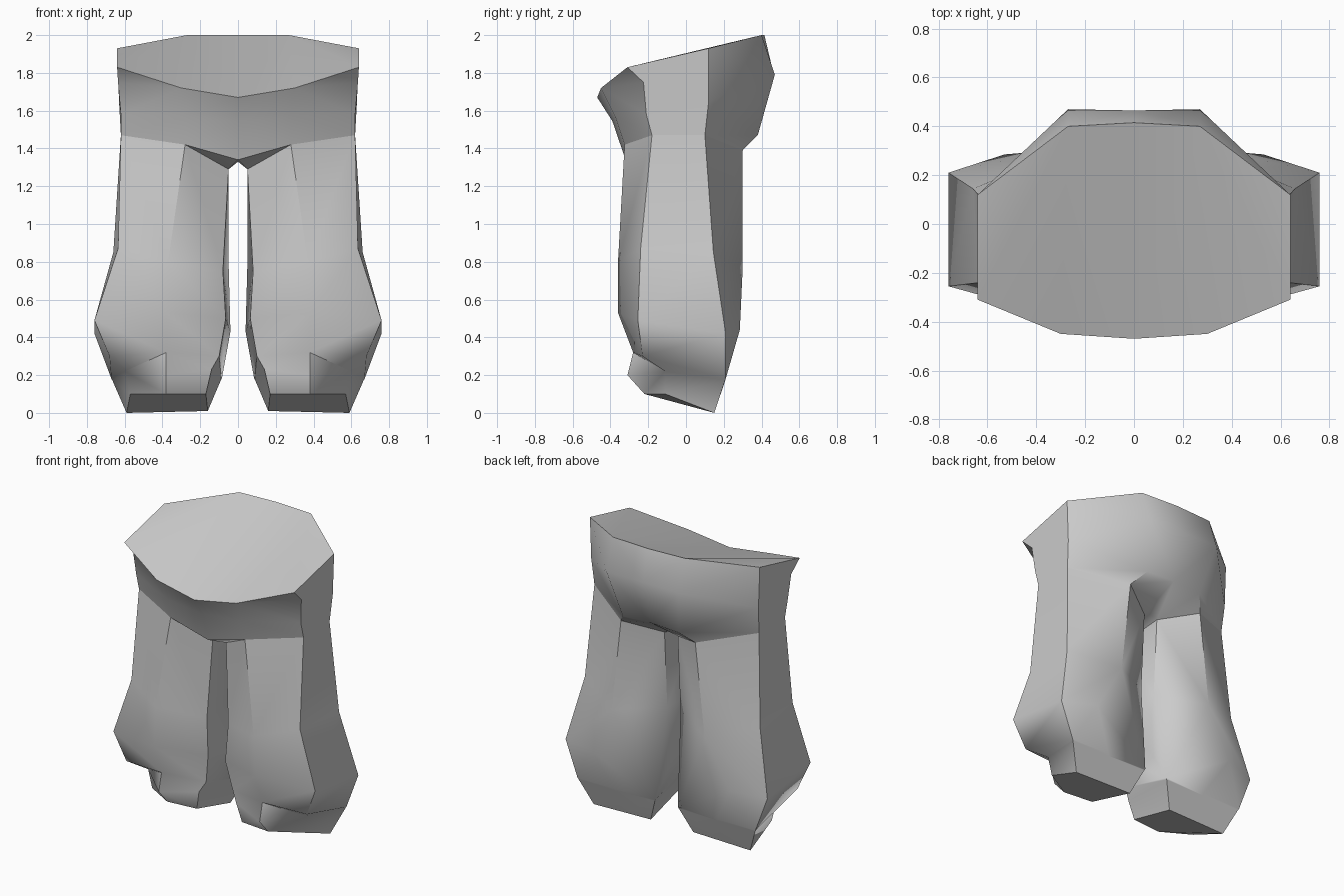
import bpy, bmesh, math

grey = bpy.data.materials.new("cloth_grey")
grey.diffuse_color = (0.6, 0.6, 0.6, 1)


def half_mesh(name, rings, closed, skip, extra_faces, extra_verts=()):
    """Loft the rings of the +x half (except skipped cells), add faces, mirror."""
    n = len(rings[0])
    bm = bmesh.new()
    v = [bm.verts.new(p) for r in rings for p in r]
    v += [bm.verts.new(p) for p in extra_verts]
    for k in range(len(rings) - 1):
        for i in range(n if closed else n - 1):
            if (k, i) in skip:
                continue
            j = (i + 1) % n
            bm.faces.new([v[q] for q in (k*n+i, k*n+j, k*n+n+j, k*n+n+i)])
    for f in extra_faces:
        bm.faces.new([v[q] for q in f])
    bmesh.ops.recalc_face_normals(bm, faces=bm.faces[:])
    me = bpy.data.meshes.new(name)
    bm.to_mesh(me)
    bm.free()
    me.materials.append(grey)
    ob = bpy.data.objects.new(name, me)
    bpy.context.collection.objects.link(ob)
    bpy.ops.object.select_all(action='DESELECT')
    ob.select_set(True)
    bpy.context.view_layer.objects.active = ob
    bpy.ops.object.shade_smooth_by_angle(angle=math.radians(45))
    m = ob.modifiers.new("mirror", 'MIRROR')
    m.use_clip = True
    m.merge_threshold = 0.001
    return ob


# Hips: front centre, front, outer front, outer back, back, back centre
hip_rings = [
    [(0, -.47, 1.67), (.30, -.45, 1.72), (.64, -.31, 1.83),
     (.64, .12, 1.93), (.27, .40, 2.0), (0, .415, 2.0)],
    [(0, -.39, 1.545), (.28, -.375, 1.57), (.62, -.21, 1.58),
     (.63, .12, 1.65), (.27, .47, 1.79), (0, .465, 1.79)],
    [(0, -.32, 1.34), (.28, -.325, 1.42), (.62, -.18, 1.47),
     (.62, .10, 1.47), (.21, .38, 1.47), (0, .38, 1.48)],
]
# Crotch: centre front, centre back, leg inner front, inner back, leg back;
# last point is the fold under the outer waist corner
hip_extra = [(0, -.2, 1.33), (0, .16, 1.34), (.05, -.2, 1.29),
             (.05, .16, 1.32), (.28, .30, 1.39), (.635, -.225, 1.75)]
hip_faces = [
    (0, 1, 4, 5), (1, 2, 4), (2, 3, 4),               # waist lid
    (1, 2, 23), (1, 23, 8, 7), (2, 3, 23), (3, 9, 8, 23),  # waist corner
    (12, 18, 20, 13), (18, 19, 21, 20),               # crotch front and middle
    (19, 17, 16, 22, 21), (16, 15, 22),               # seat underside
]
half_mesh("hips", hip_rings, False, {(0, 1), (0, 2)}, hip_faces, hip_extra)

# Legs: outer front, front, inner front, inner back, back, outer back
leg_rings = [
    [(.62, -.18, 1.47), (.28, -.325, 1.42), (.05, -.2, 1.29),
     (.05, .16, 1.32), (.28, .30, 1.39), (.62, .10, 1.47)],
    [(.635, -.24, .87), (.37, -.36, .80), (.08, -.22, .75),
     (.05, .13, .80), (.35, .30, .765), (.66, .145, .85)],
    [(.76, -.255, .49), (.38, -.36, .53), (.065, -.23, .50),
     (.04, .09, .43), (.53, .285, .44), (.76, .21, .42)],
    [(.68, -.23, .30), (.38, -.28, .32), (.10, -.2, .30),
     (.085, .21, .185), (.38, .21, .18), (.67, .21, .18)],
    # foot
    [(.60, -.11, .22), (.38, -.31, .20), (.14, -.22, .23),
     (.09, .207, .175), (.38, .207, .17), (.665, .207, .172)],
    [(.57, -.11, .10), (.38, -.22, .10), (.17, -.20, .10),
     (.16, .15, .01), (.38, .15, .005), (.59, .15, 0)],
]
leg_faces = [
    (9, 10, 21), (9, 21, 15), (10, 16, 21),   # calf inside and back panel
    (16, 23, 22, 21), (16, 17, 23),           # calf towards the heel
    (18, 19, 24), (19, 25, 24),               # cuff lip and top of the foot
    tuple(range(30, 36)),                     # sole
]
half_mesh("legs", leg_rings, True, {(1, 3), (2, 3), (2, 4), (3, 0)}, leg_faces)
